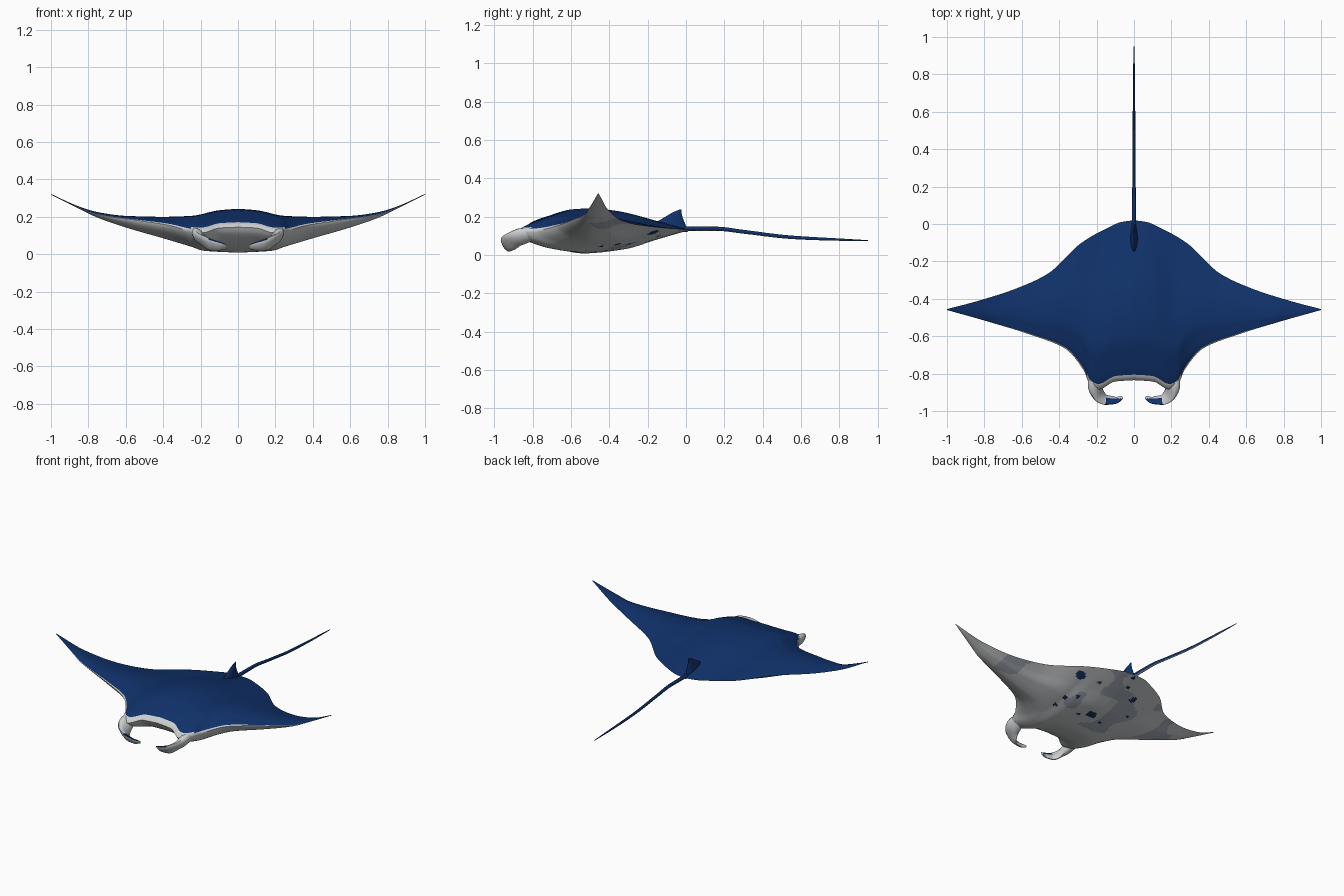
import bpy, bmesh, math
from mathutils import Vector, noise

if "Cube" in bpy.data.objects:
    bpy.data.objects.remove(bpy.data.objects["Cube"])


def material(name, rgb):
    m = bpy.data.materials.new(name)
    m.diffuse_color = (*rgb, 1)
    m.use_nodes = True
    m.node_tree.nodes["Principled BSDF"].inputs["Base Color"].default_value = m.diffuse_color
    return m


BLUE, WHITE, GREY, SPOT = range(4)
MATS = [material("deep_blue", (0.005, 0.031, 0.145)),
        material("pale_belly", (0.60, 0.62, 0.63)),
        material("grey_patch", (0.38, 0.42, 0.48)),
        material("dark_spot", (0.012, 0.035, 0.12))]


def curve(pts, t):
    """Smooth interpolation through (t, value) pairs."""
    n = len(pts)
    i = 0
    while i < n - 2 and t > pts[i + 1][0]:
        i += 1

    def secant(k):
        return (pts[k + 1][1] - pts[k][1]) / (pts[k + 1][0] - pts[k][0])

    def slope(k):
        if k == 0 or k == n - 1:
            return secant(min(k, n - 2))
        a, b = secant(k - 1), secant(k)
        return 0 if a * b <= 0 else 2 * a * b / (a + b)

    (t0, v0), (t1, v1) = pts[i], pts[i + 1]
    h = t1 - t0
    s = min(max((t - t0) / h, 0), 1)
    return ((1 + 2 * s) * (1 - s) ** 2 * v0 + s * (1 - s) ** 2 * h * slope(i)
            + s * s * (3 - 2 * s) * v1 + s * s * (s - 1) * h * slope(i + 1))


def loft(name, rings, rule):
    """Skin closed rings of points, cap the ends, colour by rule(ring, side, centre)."""
    bm = bmesh.new()
    rows = [[bm.verts.new(p) for p in ring] for ring in rings]
    n = len(rows[0])
    for i, (a, b) in enumerate(zip(rows, rows[1:])):
        for j in range(n):
            k = (j + 1) % n
            f = bm.faces.new((a[j], a[k], b[k], b[j]))
            f.material_index = rule(i, j, f.calc_center_median())
    for i, row in ((0, rows[0]), (len(rows) - 2, rows[-1])):
        f = bm.faces.new(row)
        f.material_index = rule(i, 0, f.calc_center_median())
    bmesh.ops.recalc_face_normals(bm, faces=bm.faces)
    me = bpy.data.meshes.new(name)
    bm.to_mesh(me)
    bm.free()
    for m in MATS:
        me.materials.append(m)
    ob = bpy.data.objects.new(name, me)
    bpy.context.collection.objects.link(ob)
    bpy.context.view_layer.objects.active = ob
    ob.select_set(True)
    bpy.ops.object.shade_smooth_by_angle(angle=math.radians(50))
    ob.select_set(False)
    return ob


# Outline and height of the body, each as a function of distance from the midline
FRONT_Y = [(0, -.835), (.10, -.842), (.19, -.885), (.235, -.86), (.27, -.78),
           (.37, -.665), (.53, -.60), (.77, -.525), (1, -.46)]
BACK_Y = [(0, .02), (.07, .01), (.14, -.02), (.28, -.10), (.46, -.265),
          (.63, -.345), (.83, -.41), (1, -.455)]
FRONT_Z = [(0, .145), (.10, .14), (.19, .115), (.25, .122), (.37, .155),
           (.53, .18), (.77, .215), (.85, .25), (1, .32)]
BACK_Z = [(0, .13), (.28, .14), (.46, .16), (.63, .185), (.83, .24), (1, .32)]
TOP_Z = [(0, .243), (.1, .235), (.25, .205), (.4, .2), (.6, .205),
         (.75, .225), (.85, .255), (1, .322)]
LOW_Z = [(0, .008), (.18, .018), (.25, .04), (.4, .085), (.6, .143),
         (.75, .195), (.85, .243), (1, .318)]
# Bulge along the chord, front to back
TOP_BULGE = [(0, 0), (.02, .2), (.14, .62), (.28, .95), (.4, 1), (.55, .88), (.8, .4), (1, 0)]
LOW_BULGE = [(0, 0), (.02, .2), (.08, .5), (.2, .83), (.35, 1), (.6, .83), (.8, .42), (1, 0)]

# Belly markings: x, y, radius
SPOTS = [(.24, -.357, .014), (.24, -.446, .014), (.147, -.142, .012), (-.025, -.083, .014),
         (-.078, -.407, .013), (.09, -.41, .013), (.27, -.17, .03), (.02, -.37, .03),
         (-.13, -.165, .025), (.19, -.30, .012), (-.2, -.3, .013)]

CHORD = 72
HALF = 80


def body_point(x, v, top):
    a = abs(x)
    y = curve(FRONT_Y, a) * (1 - v) + curve(BACK_Y, a) * v
    z = curve(FRONT_Z, a) * (1 - v) + curve(BACK_Z, a) * v
    peak, bulge = (TOP_Z, TOP_BULGE) if top else (LOW_Z, LOW_BULGE)
    return Vector((x, y, z + (curve(peak, a) - z) * curve(bulge, v)))


vs = [(1 - math.cos(math.pi * (.12 + .88 * j / CHORD))) / 2 for j in range(CHORD + 1)]
vs = [(v - vs[0]) / (1 - vs[0]) for v in vs]
rings = []
for i in range(-HALF, HALF + 1):
    x = i / HALF
    rings.append([body_point(x, v, True) for v in vs]
                 + [body_point(x, v, False) for v in vs[-2:0:-1]])


def body_colour(i, j, c):
    if j < CHORD:
        # Pale lip and narrow pale leading edge above, blue elsewhere
        lip = .026 if abs(c.x) < .25 else .008
        return WHITE if vs[j] < lip else BLUE
    for sx, sy, r in SPOTS:
        if math.hypot(c.x - sx, c.y - sy) < r:
            return SPOT
    if c.y > -.50 and abs(c.x) < .68:
        if noise.noise(Vector((c.x * 5 + 3, c.y * 6, 1.7))) > .2:
            return GREY
    return WHITE


loft("body", rings, body_colour)


def frame_loft(name, path, rule, sides=12, lean=0.0, mirror=1):
    """Sweep an ellipse along (x, y, z, half width, half thickness)."""
    ts = list(range(len(path)))
    steps = (len(path) - 1) * 4

    def at(s, k):
        return curve([(t, path[t][k]) for t in ts], s)

    out = []
    for q in range(steps + 1):
        s = q / 4
        p = Vector([at(s, k) for k in range(3)])
        lo, hi = max(s - .1, 0), min(s + .1, len(path) - 1)
        t = (Vector([at(hi, k) for k in range(3)]) - Vector([at(lo, k) for k in range(3)])).normalized()
        left = Vector((0, 0, 1)).cross(t).normalized()
        wide = Vector((0, 0, 1)) + left * lean
        wide = (wide - t * wide.dot(t)).normalized()
        thin = t.cross(wide)
        ring = []
        for j in range(sides):
            a = 2 * math.pi * j / sides
            r = p + wide * math.cos(a) * at(s, 3) + thin * -math.sin(a) * at(s, 4)
            ring.append((r.x * mirror, r.y, r.z))
        out.append(ring)
    return loft(name, out, rule)


# Curled head fins either side of the mouth, blue on the outside of the tips
LOBE = [(.215, -.79, .11, .035, .025), (.208, -.865, .095, .05, .03),
        (.185, -.915, .07, .05, .018), (.145, -.94, .05, .04, .013),
        (.10, -.942, .042, .03, .010), (.062, -.925, .036, .012, .005)]


def lobe_colour(i, j, c):
    return BLUE if i >= 11 and (j < 1 or j >= 6) and c.y < -.935 else WHITE


for side, label in ((1, "right"), (-1, "left")):
    frame_loft("head_fin_" + label, LOBE, lobe_colour, lean=.75, mirror=side)

# Whip tail, pale underneath
TAIL = [(0, -.06, .137, .012, .012), (0, .15, .137, .011, .010), (0, .30, .121, .010, .008),
        (0, .55, .092, .009, .007), (0, .80, .080, .006, .005), (0, .95, .075, .002, .002)]
frame_loft("tail", TAIL, lambda i, j, c: GREY if j in (3, 4) else BLUE, sides=8)

# Small swept back fin at the tail root: z, leading y, trailing y, half thickness
FIN = [(.12, -.19, .01, .022), (.165, -.165, -.005, .018), (.195, -.115, -.018, .011),
       (.222, -.07, -.024, .006), (.238, -.03, -.022, .002)]
fin_rings = []
for z, y0, y1, w in FIN:
    angles = [2 * math.pi * k / 12 for k in range(12)]
    fin_rings.append([(w * math.sin(a), (y0 + y1) / 2 + (y1 - y0) / 2 * math.cos(a), z)
                      for a in angles])
loft("back_fin", fin_rings, lambda i, j, c: BLUE)
